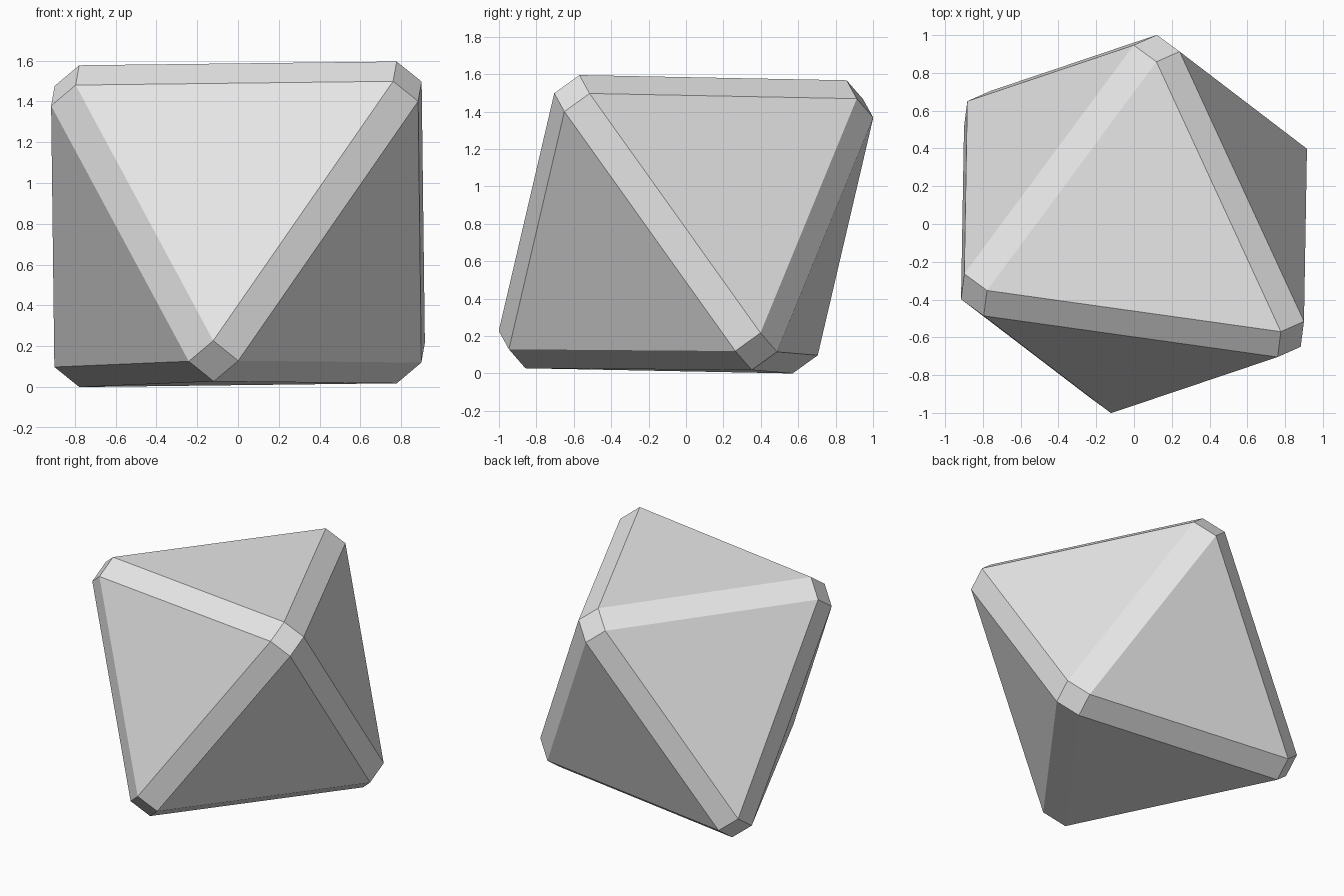
import bpy
import bmesh
import math
from mathutils import Matrix, Vector

cube = bpy.data.objects.get("Cube")
if cube:
    bpy.data.objects.remove(cube, do_unlink=True)

# Plain light grey material
grey = bpy.data.materials.new("light grey")
grey.use_nodes = True
colour = (0.8, 0.8, 0.8, 1.0)
grey.diffuse_color = colour
grey.node_tree.nodes["Principled BSDF"].inputs["Base Color"].default_value = colour

# Three half-axes of the tilted octahedron, from its centre to its blunted tips
AXES = [Vector((0.83, -0.61, 0.70)),
        Vector((-0.847, -0.375, 0.68)),
        Vector((0.12, 0.93, 0.67))]
CHAMFER = 0.0723   # half-width of each blunted tip, as a share of the axis
CENTRE = Vector((0, 0, 0.80))

# Four corners around each of the six tips
bm = bmesh.new()
for i in range(3):
    tip, side_a, side_b = AXES[i], AXES[(i + 1) % 3], AXES[(i + 2) % 3]
    for s in (-1, 1):
        for u in (-CHAMFER, CHAMFER):
            for v in (-CHAMFER, CHAMFER):
                bm.verts.new(CENTRE + tip * s + side_a * u + side_b * v)

# Skin the corners into 8 triangles, 12 edge chamfers and 6 tip quads
bmesh.ops.convex_hull(bm, input=bm.verts[:])
bmesh.ops.dissolve_limit(bm, angle_limit=math.radians(1),
                         verts=bm.verts[:], edges=bm.edges[:])
bmesh.ops.recalc_face_normals(bm, faces=bm.faces[:])

# Rest it on the ground
lowest = min(v.co.z for v in bm.verts)
bm.transform(Matrix.Translation((0, 0, -lowest)))

mesh = bpy.data.meshes.new("chamfered_octahedron")
bm.to_mesh(mesh)
bm.free()
mesh.materials.append(grey)
gem = bpy.data.objects.new("chamfered_octahedron", mesh)
bpy.context.collection.objects.link(gem)
